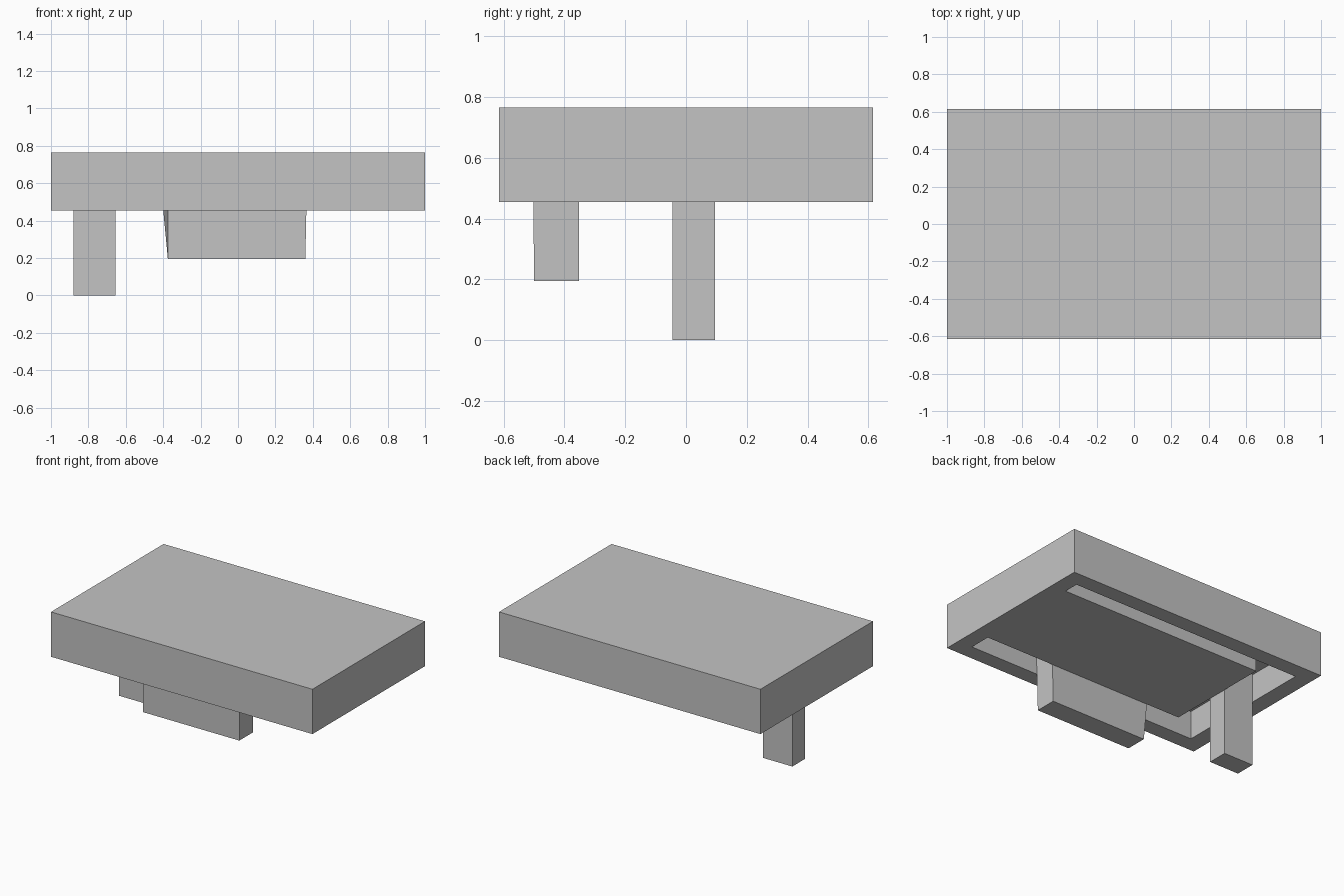
import bpy
import bmesh

if "Cube" in bpy.data.objects:
    bpy.data.objects.remove(bpy.data.objects["Cube"], do_unlink=True)

RIM_Z, CEILING_Z, TOP_Z = 0.455, 0.65, 0.765

grey = bpy.data.materials.new("plain_grey")
grey.use_nodes = True
colour = (0.55, 0.55, 0.55, 1)
grey.diffuse_color = colour
grey.node_tree.nodes["Principled BSDF"].inputs["Base Color"].default_value = colour


def block(name, x, y, z):
    """Axis-aligned box from its (low, high) limits on each axis."""
    bm = bmesh.new()
    bmesh.ops.create_cube(bm, size=1)
    for v in bm.verts:
        v.co = [lim[0] if c < 0 else lim[1] for c, lim in zip(v.co, (x, y, z))]
    mesh = bpy.data.meshes.new(name)
    bm.to_mesh(mesh)
    bm.free()
    mesh.materials.append(grey)
    obj = bpy.data.objects.new(name, mesh)
    bpy.context.collection.objects.link(obj)
    return obj


# Slab with channels cut into its underside on three sides
slab = block("slab", (-1, 1), (-0.615, 0.615), (RIM_Z, TOP_Z))
channels = {
    "front_channel": ((-0.885, 0.89), (-0.505, -0.352)),
    "back_channel": ((-0.885, 0.89), (0.4, 0.505)),
    "side_channel": ((-0.885, -0.655), (-0.505, 0.505)),
}
for name, (x, y) in channels.items():
    cutter = block(name + "_cutter", x, y, (RIM_Z - 0.1, CEILING_Z))
    cutter.hide_render = True
    cutter.hide_viewport = True
    cut = slab.modifiers.new(name, "BOOLEAN")
    cut.operation = "DIFFERENCE"
    cut.solver = "EXACT"
    cut.object = cutter

# Tall leg standing in the side channel
block("leg", (-0.88, -0.655), (-0.045, 0.095), (0, CEILING_Z + 0.02))

# Wide foot in the front channel, flaring slightly towards the top
foot = block("wide_foot", (-0.375, 0.36), (-0.5, -0.352), (0.195, CEILING_Z + 0.02))
for v in foot.data.vertices:
    if v.co.z > RIM_Z:
        if v.co.x > 0:
            v.co.x += 0.01
        elif v.co.y > -0.4:
            v.co.x -= 0.045
        if v.co.y < -0.4:
            v.co.y -= 0.004
